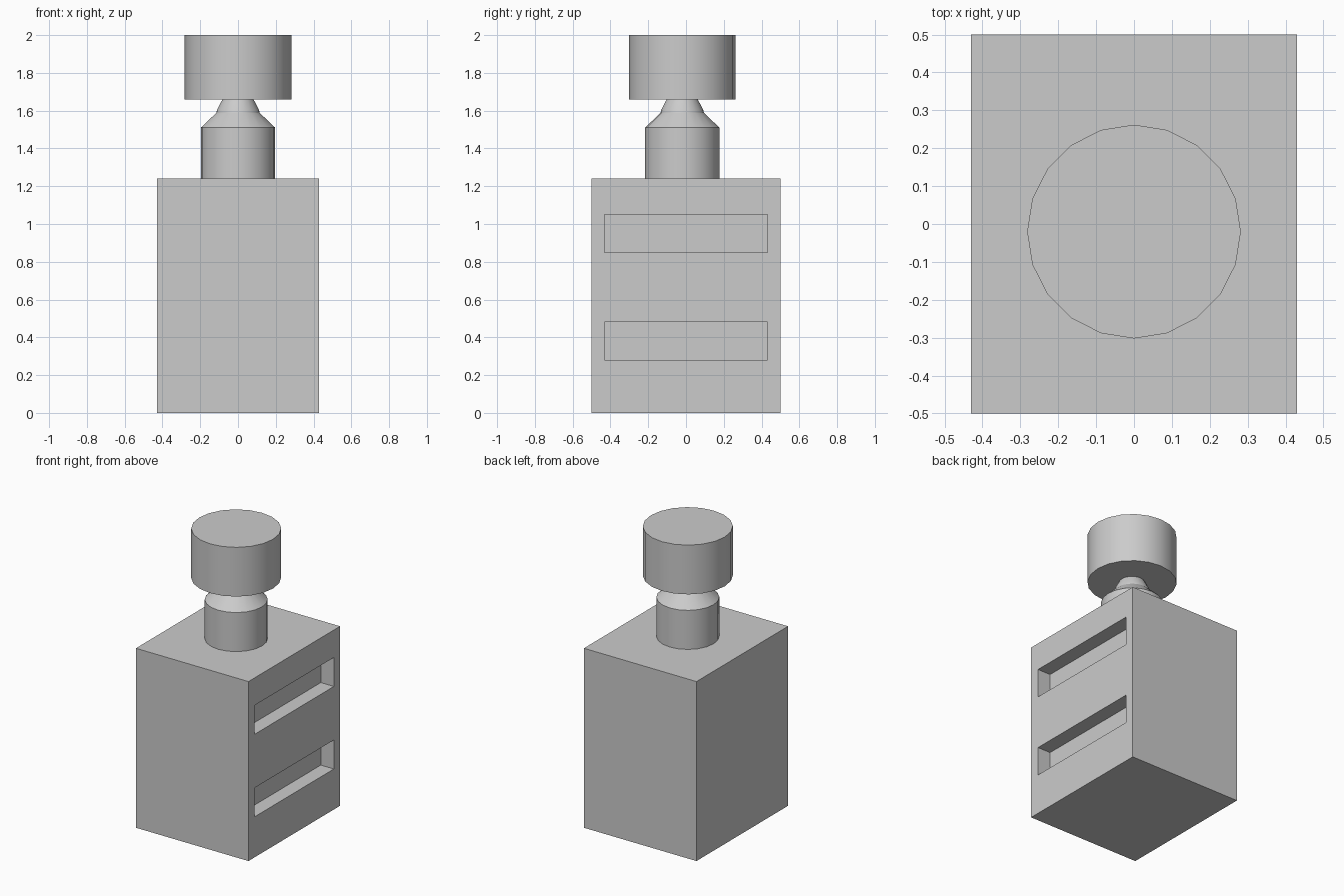
import bpy, bmesh
from math import cos, sin, pi, radians

if "Cube" in bpy.data.objects:
    bpy.data.objects.remove(bpy.data.objects["Cube"])

AXIS_Y = -0.02   # the neck and cap sit slightly forward
SIDES = 20


def box(name, size, loc):
    bpy.ops.mesh.primitive_cube_add(size=1, location=loc)
    ob = bpy.context.object
    ob.name = name
    ob.scale = size
    bpy.ops.object.transform_apply(location=False, rotation=False, scale=True)
    return ob


def turned(name, profile):
    """Closed round part from (radius, z) points, bottom to top."""
    bm = bmesh.new()
    rings = [[bm.verts.new((r * cos(2 * pi * i / SIDES), r * sin(2 * pi * i / SIDES), z))
              for i in range(SIDES)] for r, z in profile]
    for a, b in zip(rings, rings[1:]):
        for i in range(SIDES):
            j = (i + 1) % SIDES
            bm.faces.new((a[i], a[j], b[j], b[i]))
    bm.faces.new(rings[0][::-1])
    bm.faces.new(rings[-1])
    mesh = bpy.data.meshes.new(name)
    bm.to_mesh(mesh)
    bm.free()
    ob = bpy.data.objects.new(name, mesh)
    ob.location.y = AXIS_Y
    bpy.context.collection.objects.link(ob)
    bpy.ops.object.select_all(action='DESELECT')
    ob.select_set(True)
    bpy.context.view_layer.objects.active = ob
    bpy.ops.object.shade_smooth_by_angle(angle=radians(30))
    return ob


# Rectangular body
body = box("body", (0.86, 1.0, 1.24), (0, 0, 0.62))

# Two shallow slots in the right side
for i, z in enumerate((0.38, 0.95)):
    cutter = box(f"slot_cutter_{i + 1}", (0.2, 0.865, 0.2), (0.43, 0, z))
    cutter.hide_render = True
    cutter.hide_set(True)
    mod = body.modifiers.new(f"slot_{i + 1}", 'BOOLEAN')
    mod.operation = 'DIFFERENCE'
    mod.solver = 'EXACT'
    mod.object = cutter

# Neck with sloped shoulder and tapered stem
turned("neck", [(0.197, 1.24), (0.197, 1.51), (0.115, 1.588),
                (0.111, 1.605), (0.082, 1.66)])

# Cap
turned("cap", [(0.282, 1.66), (0.282, 2.0)])
